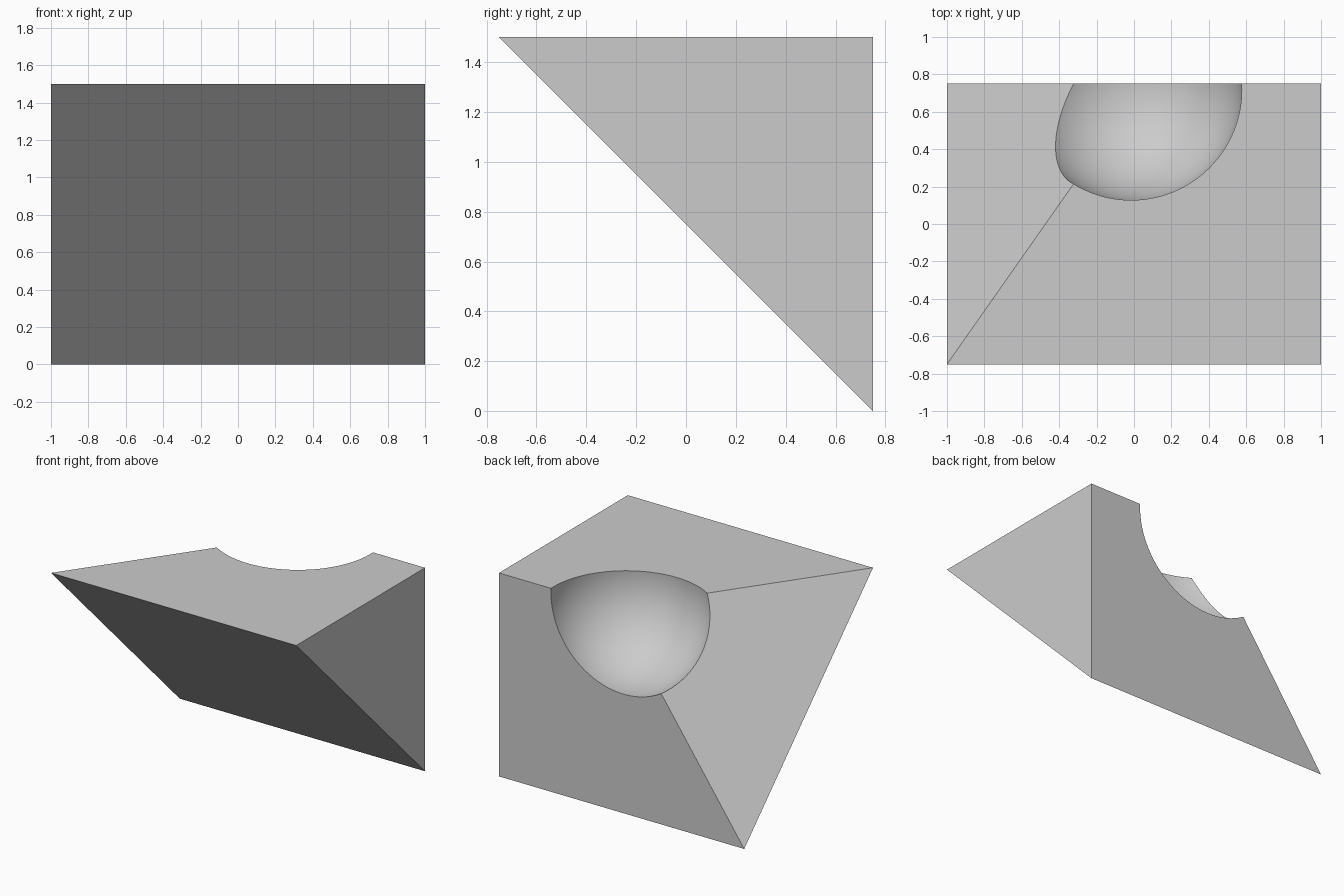
import bpy
import bmesh

cube = bpy.data.objects.get("Cube")
if cube:
    bpy.data.objects.remove(cube, do_unlink=True)

# Plain grey material
grey = bpy.data.materials.new("plain grey")
grey.use_nodes = True
colour = (0.6, 0.6, 0.6, 1)
grey.diffuse_color = colour
grey.node_tree.nodes["Principled BSDF"].inputs["Base Color"].default_value = colour


def add_object(name, bm):
    mesh = bpy.data.meshes.new(name)
    bm.to_mesh(mesh)
    bm.free()
    mesh.materials.append(grey)
    obj = bpy.data.objects.new(name, mesh)
    bpy.context.collection.objects.link(obj)
    return obj


# Triangular wedge block
bm = bmesh.new()
profile = [(-0.75, 1.5), (0.75, 1.5), (0.75, 0)]
ends = [[bm.verts.new((x, y, z)) for y, z in profile] for x in (-1, 1)]
bm.faces.new(ends[0])
bm.faces.new(reversed(ends[1]))
for i in range(3):
    j = (i + 1) % 3
    bm.faces.new((ends[0][j], ends[0][i], ends[1][i], ends[1][j]))
# Slanted side: slide the back top corner inward
ends[0][1].co.x = 0.053
bmesh.ops.recalc_face_normals(bm, faces=bm.faces)
block = add_object("wedge_block", bm)

# Spherical hollow at the slid corner
bm = bmesh.new()
bmesh.ops.create_uvsphere(bm, u_segments=128, v_segments=64, radius=0.592)
bmesh.ops.translate(bm, verts=bm.verts, vec=(-0.015, 0.719, 1.469))
for face in bm.faces:
    face.smooth = True
cutter = add_object("hollow_cutter", bm)
cutter.hide_render = True

cut = block.modifiers.new("hollow", 'BOOLEAN')
cut.operation = 'DIFFERENCE'
cut.solver = 'EXACT'
cut.object = cutter

# Apply the cut and keep its rim sharp
bpy.ops.object.select_all(action='DESELECT')
bpy.context.view_layer.objects.active = block
block.select_set(True)
bpy.ops.object.modifier_apply(modifier=cut.name)
bpy.data.objects.remove(cutter, do_unlink=True)
bpy.ops.object.shade_smooth_by_angle()
